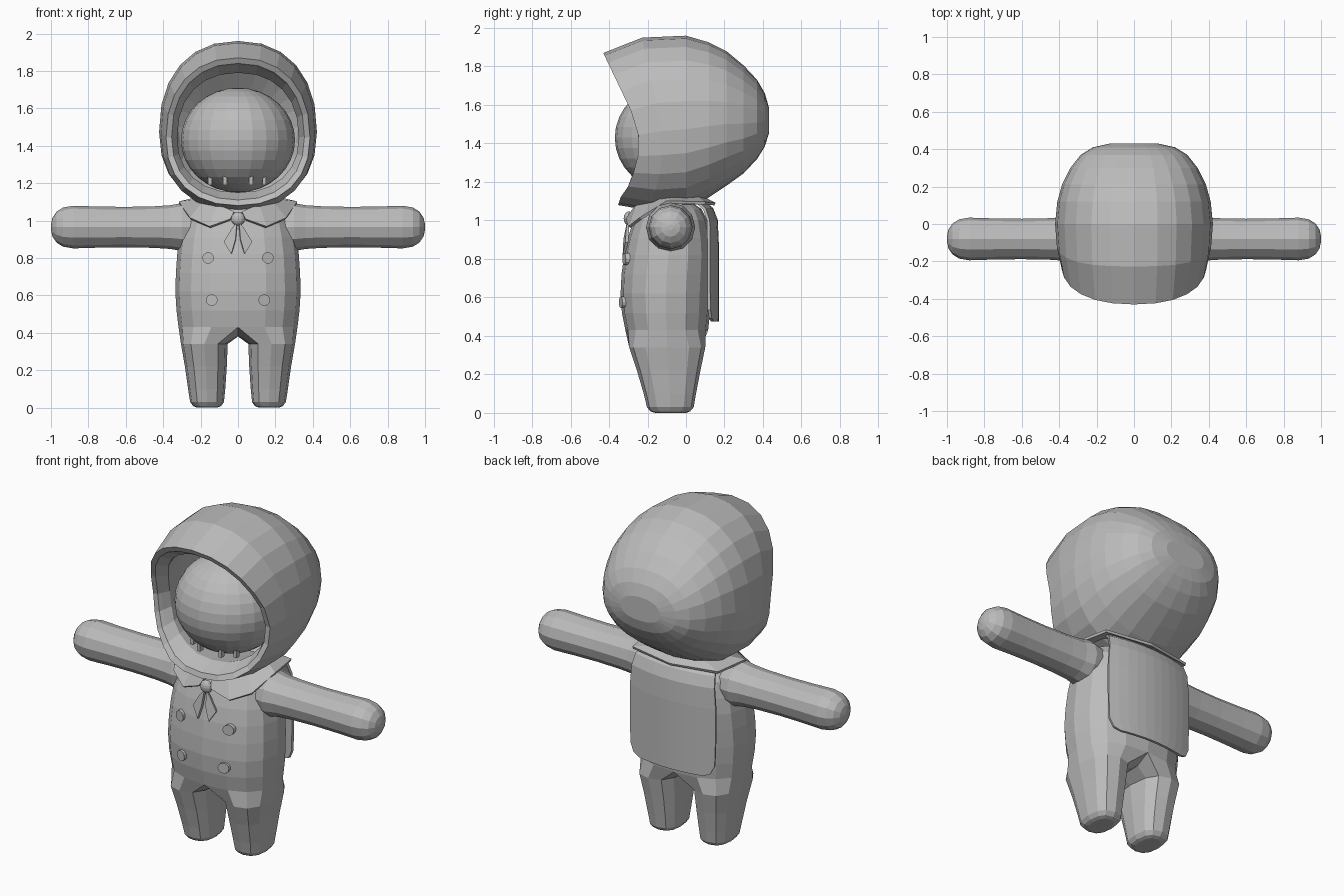
import bpy, bmesh, math
from mathutils import Vector

if "Cube" in bpy.data.objects:
    bpy.data.objects.remove(bpy.data.objects["Cube"])

grey = bpy.data.materials.new("plain grey")
grey.diffuse_color = (0.5, 0.5, 0.5, 1)
grey.use_nodes = True
grey.node_tree.nodes["Principled BSDF"].inputs["Base Color"].default_value = grey.diffuse_color


def make(name, bm, mirror=False, thick=0.0):
    bmesh.ops.remove_doubles(bm, verts=bm.verts[:], dist=0.0005)
    bmesh.ops.recalc_face_normals(bm, faces=bm.faces[:])
    me = bpy.data.meshes.new(name)
    bm.to_mesh(me)
    bm.free()
    me.materials.append(grey)
    ob = bpy.data.objects.new(name, me)
    bpy.context.collection.objects.link(ob)
    if mirror:
        m = ob.modifiers.new("mirror", "MIRROR")
        m.use_clip = True
        m.merge_threshold = 0.002
    if thick:
        s = ob.modifiers.new("thickness", "SOLIDIFY")
        s.thickness = thick
        s.offset = 0
    return ob


def skin(bm, rings, closed=True, cap_start=False, cap_end=False):
    """Bridge consecutive point loops with quads."""
    vs = [[bm.verts.new(p) for p in r] for r in rings]
    n = len(vs[0])
    for a, b in zip(vs, vs[1:]):
        for i in range(n if closed else n - 1):
            j = (i + 1) % n
            bm.faces.new((a[i], a[j], b[j], b[i]))
    if cap_start:
        bm.faces.new(vs[0])
    if cap_end:
        bm.faces.new(vs[-1])


def sup(t, e):
    """Unit superellipse point at angle t."""
    c, s = math.cos(t), math.sin(t)
    return (math.copysign(abs(c) ** (2 / e), c), math.copysign(abs(s) ** (2 / e), s))


# Hood: outer shell, rim and inner cavity as loops running front to back
RIM = [(1.06, -.36), (1.12, -.34), (1.2, -.285), (1.375, -.24), (1.505, -.255), (1.87, -.43), (2.0, -.47)]


def rim_y(z):
    for (z0, y0), (z1, y1) in zip(RIM, RIM[1:]):
        if z <= z1:
            return y0 + (y1 - y0) * (z - z0) / (z1 - z0)
    return RIM[-1][1]


def hood_ring(mix, off, hw, top, bot, n=24):
    mid = bot + (top - bot) * 0.46
    ring = []
    for i in range(n):
        x, s = sup(2 * math.pi * i / n, 2.25)
        z = mid + s * ((top - mid) if s > 0 else (mid - bot))
        ring.append((x * hw, mix * rim_y(z) + off, z))
    return ring


bm = bmesh.new()
skin(bm, [hood_ring(*r) for r in (
    (0, .30, .16, 1.62, 1.40), (0, .15, .32, 1.8, 1.24), (0, 0, .37, 1.88, 1.12),
    (1, .07, .325, 1.79, 1.15), (1, .02, .345, 1.83, 1.12), (1, 0, .355, 1.84, 1.11),
    (1, 0, .385, 1.87, 1.08), (.5, 0, .412, 1.95, 1.05), (0, 0, .422, 1.96, 1.06),
    (0, .12, .41, 1.925, 1.12), (0, .21, .385, 1.88, 1.18), (0, .30, .34, 1.805, 1.245),
    (0, .37, .285, 1.73, 1.32), (0, .41, .22, 1.66, 1.385), (0, .43, .13, 1.59, 1.45))],
    cap_start=True, cap_end=True)
make("hood", bm)

# Head inside the hood
bm = bmesh.new()
bmesh.ops.create_uvsphere(bm, u_segments=24, v_segments=16, radius=1)
for v in bm.verts:
    v.co = Vector((v.co.x * .305, v.co.y * .3 - .07, v.co.z * .28 + 1.43))
make("head", bm)

# Small tabs under the face
bm = bmesh.new()
for x in (-.15, -.07, .07, .14):
    y = -.07 - .3 * math.sqrt(1 - (x / .305) ** 2 - (.21 / .28) ** 2)
    r = bmesh.ops.create_cube(bm, size=1)
    for v in r["verts"]:
        v.co = Vector((v.co.x * .02 + x, v.co.y * .03 + y, v.co.z * .05 + 1.215))
make("chin_tabs", bm)


# Body: half torso loops splitting into a leg, mirrored
def torso_half(z, hx, yf, yb):
    cy, hy = (yf + yb) / 2, (yb - yf) / 2
    pts = [sup(math.radians(-90 + 22.5 * i), 2.4) for i in range(9)]
    return [(0 if i in (0, 8) else x * hx, cy + y * hy, z) for i, (x, y) in enumerate(pts)]


def leg_ring(z, x0, x1, yf, yb):
    cx, hx, cy, hy = (x0 + x1) / 2, (x1 - x0) / 2, (yf + yb) / 2, (yb - yf) / 2
    pts = [sup(math.radians(-120 + 30 * i), 2.5) for i in range(12)]
    return [(cx + x * hx, cy + y * hy, z) for x, y in pts]


bm = bmesh.new()
hip = torso_half(.43, .318, -.315, .115)
skin(bm, [hip] + [torso_half(*r) for r in (
    (.52, .329, -.333, .125), (.62, .335, -.34, .13), (.72, .332, -.335, .135),
    (.82, .325, -.322, .138), (.91, .312, -.302, .13), (1.0, .29, -.272, .11),
    (1.06, .24, -.23, .08), (1.1, .13, -.17, .02))], closed=False)
crotch = [(0, .03, .385), (0, -.1, .38), (0, -.23, .385)]
skin(bm, [hip + crotch] + [leg_ring(*r) for r in (
    (.34, .055, .305, -.295, .1), (.22, .06, .284, -.255, .075),
    (.1, .068, .267, -.22, .052), (.03, .075, .256, -.203, .04),
    (.008, .09, .24, -.185, .022), (0, .11, .22, -.16, 0))], cap_end=True)
make("body", bm, mirror=True)

# Arms with rounded ends
bm = bmesh.new()
skin(bm, [[(x, -.08 + r * math.cos(math.pi * i / 6), .965 + r * math.sin(math.pi * i / 6))
           for i in range(12)] for x, r in (
    (.2, .11), (.3, .128), (.36, .117), (.45, .111), (.6, .108), (.75, .11), (.88, .114),
    (.935, .105), (.97, .083), (.992, .05), (1.0, .015))], cap_start=True, cap_end=True)
make("arms", bm, mirror=True)

# Cape hanging from the shoulders down the back, lower corners rounded
bm = bmesh.new()
rows = []
for z, w, y in ((.475, .21, .163), (.49, .25, .163), (.54, .275, .163), (.7, .28, .163),
                (.88, .28, .163), (1.0, .27, .158), (1.06, .26, .135), (1.1, .24, .085)):
    rows.append([(w * k / 5, y - .045 * (w * k / 5 / .28) ** 2, z) for k in range(-5, 6)])
skin(bm, rows, closed=False)
make("cape", bm, thick=.015)

# Wide collar open at the front
bm = bmesh.new()
inner = [(.02, -.28, 1.045), (.11, -.25, 1.085), (.17, -.16, 1.115), (.19, -.03, 1.125),
         (.15, .06, 1.12), (0, .08, 1.12)]
outer = [(.04, -.305, 1.005), (.15, -.295, .965), (.255, -.235, 1.01), (.315, -.1, 1.095),
         (.28, .1, 1.09), (0, .15, 1.085)]
skin(bm, [inner, outer], closed=False)
make("collar", bm, mirror=True, thick=.015)

# Neckerchief knot and tails
bm = bmesh.new()
bmesh.ops.create_uvsphere(bm, u_segments=12, v_segments=8, radius=.037)
for v in bm.verts:
    v.co = Vector((v.co.x, v.co.y * .7 - .298, v.co.z + 1.01))
make("knot", bm)
bm = bmesh.new()
bm.faces.new([bm.verts.new(p) for p in (
    (.005, -.3, .99), (.03, -.303, .96), (.075, -.308, .885), (.035, -.322, .82), (.012, -.318, .9))])
make("kerchief_tails", bm, mirror=True, thick=.015)

# Two rows of coat buttons
bm = bmesh.new()
for x, y, z in ((.16, -.31, .8), (.14, -.327, .575)):
    r = bmesh.ops.create_cone(bm, cap_ends=True, segments=12, radius1=.031, radius2=.031, depth=.024)
    for v in r["verts"]:
        p = v.co.copy()
        v.co = Vector((x + p.x, y + p.z + p.x * .3, z + p.y))
make("buttons", bm, mirror=True)
